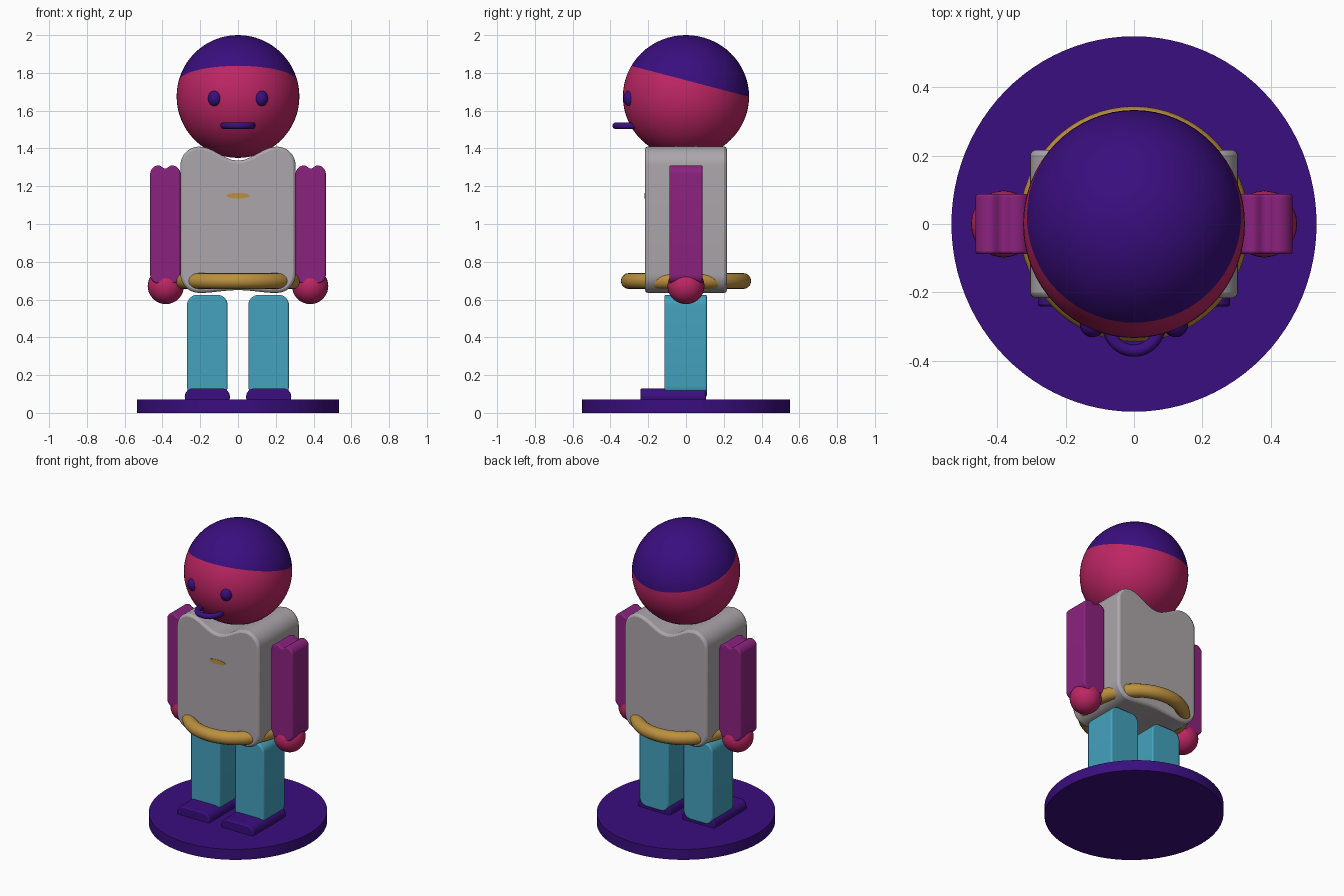
import bpy, bmesh
from math import sin, cos, pi, radians
from mathutils import Vector

if "Cube" in bpy.data.objects:
    bpy.data.objects.remove(bpy.data.objects["Cube"], do_unlink=True)


def material(name, rgb):
    m = bpy.data.materials.new(name)
    m.use_nodes = True
    m.diffuse_color = (*rgb, 1)
    m.node_tree.nodes["Principled BSDF"].inputs["Base Color"].default_value = (*rgb, 1)
    return m


PURPLE = material("deep purple", (0.042, 0.0044, 0.21))
RED = material("raspberry red", (0.51, 0.019, 0.127))
GREY = material("warm grey", (0.41, 0.38, 0.40))
MAGENTA = material("magenta", (0.26, 0.016, 0.21))
BLUE = material("sky blue", (0.058, 0.36, 0.51))
GOLD = material("gold", (0.50, 0.28, 0.048))


def finish(obj, name, mat, angle=40):
    obj.name = name
    obj.data.materials.append(mat)
    bpy.ops.object.select_all(action='DESELECT')
    obj.select_set(True)
    bpy.context.view_layer.objects.active = obj
    bpy.ops.object.shade_smooth_by_angle(angle=radians(angle))
    return obj


def ball(name, loc, size, mat, segments=32):
    bpy.ops.mesh.primitive_uv_sphere_add(segments=segments, ring_count=segments // 2, location=loc)
    obj = bpy.context.object
    obj.scale = size
    return finish(obj, name, mat)


def ring(name, loc, major, minor, mat, stretch=1):
    bpy.ops.mesh.primitive_torus_add(location=loc, major_radius=major, minor_radius=minor,
                                     major_segments=64, minor_segments=16)
    obj = bpy.context.object
    obj.scale.x = stretch
    return finish(obj, name, mat)


def disc(name, loc, size, depth, mat, tilt=0):
    bpy.ops.mesh.primitive_cylinder_add(vertices=96, radius=1, depth=1, location=loc,
                                        rotation=(tilt, 0, 0))
    obj = bpy.context.object
    obj.scale = (*size, depth)
    return finish(obj, name, mat)


def rounded_slab(name, x, y, z, r, mat, top_dip=0, bottom_dip=0, edge=0.008):
    """Rounded front outline, hollowed at top and bottom, extruded front to back."""
    cx, half = (x[0] + x[1]) / 2, (x[1] - x[0]) / 2 - r
    outline, steps = [], 8

    def arc(px, pz, start):
        for i in range(steps + 1):
            a = start + pi / 2 * i / steps
            outline.append((px + r * cos(a), pz + r * sin(a)))

    def hollow(pz, depth, direction):
        for i in range(1, 12):
            t = 1 - i / 6
            outline.append((cx + direction * half * t, pz + depth * cos(t * pi / 2) ** 2))

    arc(cx + half, z[1] - r, 0)
    if top_dip:
        hollow(z[1], -top_dip, 1)
    arc(cx - half, z[1] - r, pi / 2)
    arc(cx - half, z[0] + r, pi)
    if bottom_dip:
        hollow(z[0], bottom_dip, -1)
    arc(cx + half, z[0] + r, 3 * pi / 2)

    bm = bmesh.new()
    face = bm.faces.new([bm.verts.new((px, y[0], pz)) for px, pz in outline])
    extruded = bmesh.ops.extrude_face_region(bm, geom=[face])["geom"]
    bmesh.ops.translate(bm, vec=(0, y[1] - y[0], 0),
                        verts=[v for v in extruded if isinstance(v, bmesh.types.BMVert)])
    bmesh.ops.recalc_face_normals(bm, faces=bm.faces)
    mesh = bpy.data.meshes.new(name)
    bm.to_mesh(mesh)
    bm.free()
    obj = bpy.data.objects.new(name, mesh)
    bpy.context.collection.objects.link(obj)
    finish(obj, name, mat, 50)
    bevel = obj.modifiers.new("soft edges", 'BEVEL')
    bevel.width, bevel.segments = edge, 2
    bevel.limit_method, bevel.angle_limit = 'ANGLE', radians(60)
    bevel.use_clamp_overlap = False
    return obj


# Stand
disc("stand", (0, 0, 0.035), (0.535, 0.55), 0.07, PURPLE)

# Body and belt
rounded_slab("torso", (-0.305, 0.305), (-0.217, 0.217), (0.635, 1.41), 0.1, GREY,
             top_dip=0.075, bottom_dip=0.015, edge=0.015)
ring("belt", (0, 0, 0.698), 0.303, 0.042, GOLD, 0.975)
disc("chest_badge", (0.0, -0.217, 1.15), (0.06, 0.015), 0.004, GOLD, pi / 2)

# Limbs, one set for each side
for side, s in (("left", 1), ("right", -1)):
    def span(a, b):
        return tuple(sorted((s * a, s * b)))

    rounded_slab(side + "_arm", span(0.305, 0.465), (-0.088, 0.088), (0.685, 1.31), 0.045,
                 MAGENTA, top_dip=0.016, bottom_dip=0.016)
    ball(side + "_hand", (s * 0.382, 0, 0.672), (0.096, 0.098, 0.096), RED)
    rounded_slab(side + "_leg", span(0.055, 0.27), (-0.115, 0.11), (0.085, 0.625), 0.055, BLUE)
    rounded_slab(side + "_shoe", span(0.043, 0.282), (-0.242, 0.105), (0.04, 0.13), 0.044, PURPLE)
    ball(side + "_eye", (s * 0.122, -0.294, 1.665), (0.037, 0.038, 0.043), PURPLE, 20)

# Head, cut along a sloping hairline with the hair coloured above it
head = ball("head", (0, 0, 1.675), (0.325, 0.334, 0.325), RED, 64)
head.data.materials.append(PURPLE)
normal = Vector((0, 0.27, 1))
point = Vector((0, 0, 0.265))
bm = bmesh.new()
bm.from_mesh(head.data)
bmesh.ops.bisect_plane(bm, geom=bm.verts[:] + bm.edges[:] + bm.faces[:],
                       plane_co=point, plane_no=normal)
for f in bm.faces:
    f.material_index = int((f.calc_center_median() - point).dot(normal) > 0)
bm.to_mesh(head.data)
bm.free()

# Mouth, a ring half sunk into the face
ring("mouth", (0, -0.296, 1.52), 0.075, 0.018, PURPLE)
